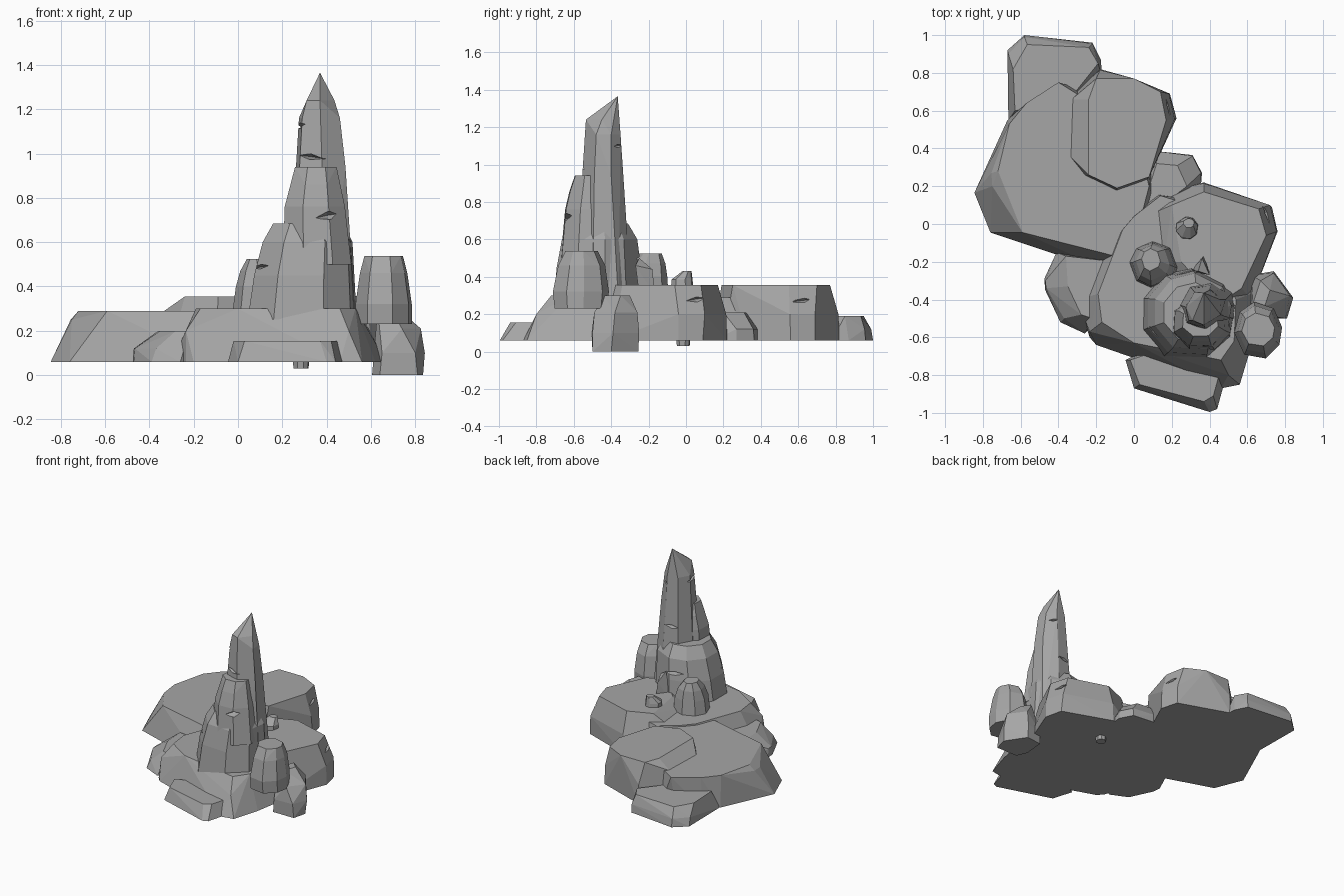
import bpy, bmesh, math, random
from mathutils import Vector, Matrix

random.seed(4)
stone = bpy.data.materials.new("grey_stone")
stone.diffuse_color = (0.38, 0.38, 0.38, 1)


def hull(name, pts):
    """Faceted convex stone around a set of points."""
    bm = bmesh.new()
    for p in pts:
        bm.verts.new(p)
    res = bmesh.ops.convex_hull(bm, input=bm.verts[:])
    junk = {v for v in res["geom_interior"] + res["geom_unused"] if isinstance(v, bmesh.types.BMVert)}
    bmesh.ops.delete(bm, geom=list(junk), context="VERTS")
    bmesh.ops.dissolve_limit(bm, angle_limit=math.radians(4), verts=bm.verts[:], edges=bm.edges[:])
    bmesh.ops.recalc_face_normals(bm, faces=bm.faces[:])
    me = bpy.data.meshes.new(name)
    bm.to_mesh(me)
    bm.free()
    me.materials.append(stone)
    ob = bpy.data.objects.new(name, me)
    bpy.context.collection.objects.link(ob)
    return ob


def slab(name, *rings):
    """Stone from (height, outline) rings."""
    return hull(name, [(x, y, z) for z, ring in rings for x, y in ring])


def pillar(name, n, turn, *rings):
    """Column stone from (z, x min, x max, y min, y max) rings with slight wobble."""
    wob = [random.uniform(-0.15, 0.15) for _ in range(n)]
    pts = []
    for z, x0, x1, y0, y1 in rings:
        for i in range(n):
            a = turn + math.tau * i / n + wob[i]
            pts.append(((x0 + x1) / 2 + (x1 - x0) / 2 * math.cos(a),
                        (y0 + y1) / 2 + (y1 - y0) / 2 * math.sin(a), z))
    return hull(name, pts)


def crack(ob, p, direction, w, h, d, tilt=0.0):
    """Cut a thin wedge into the stone at p, facing the given angle."""
    m = (Matrix.Translation(p) @ Matrix.Rotation(math.radians(direction), 4, "Z")
         @ Matrix.Rotation(math.radians(tilt), 4, "X"))
    pts = [m @ Vector(v) for v in ((d, 0, 0), (-d, 0, 0), (0, w, 0), (0, -w, 0), (0, 0, h), (0, 0, -h))]
    cutter = hull("crack_cutter", pts)
    cutter.hide_render = True
    mod = ob.modifiers.new("crack", "BOOLEAN")
    mod.operation, mod.object, mod.solver = "DIFFERENCE", cutter, "EXACT"
    bpy.context.view_layer.objects.active = ob
    bpy.ops.object.modifier_apply(modifier=mod.name)
    bpy.data.objects.remove(cutter)


# Rear pair of broad slabs
slab("rear_low_slab",
     (0.06, [(-.845, .165), (-.76, -.045), (-.115, -.26), (.0, -.2), (.11, .1), (.1, .4),
             (-.3, .72), (-.42, .72), (-.58, .63), (-.67, .55)]),
     (0.25, [(-.755, .27), (-.75, .2)]),
     (0.29, [(-.72, .28), (-.59, -.045), (-.12, -.165), (.02, -.03), (.08, .2), (.0, .5),
             (-.33, .71), (-.40, .75), (-.57, .64), (-.66, .53)]))
rear_high = slab("rear_high_slab",
     (0.06, [(-.18, .82), (.19, .69), (.225, .56), (.12, .33), (.05, .2), (-.1, .14),
             (-.32, .25), (-.4, .4), (-.36, .66)]),
     (0.2, [(-.18, .815), (.185, .69), (.215, .555)]),
     (0.285, [(-.34, .36), (-.33, .66)]),
     (0.355, [(-.2, .77), (.0, .77), (.14, .70), (.17, .55), (.08, .25), (-.09, .19),
              (-.24, .26), (-.24, .66)]))
crack(rear_high, (.195, .63, .275), -10, .07, .018, .05, 8)

# Front pair of broad slabs
slab("front_low_slab",
     (0.06, [(-.3, -.4), (-.235, -.6), (-.2, -.64), (.46, -.87), (.56, -.85), (.62, -.65),
             (.67, -.35), (.4, .12), (.12, .16), (.0, .07), (-.1, -.05)]),
     (0.2, [(-.235, -.57), (.5, -.8)]),
     (0.3, [(-.19, -.37), (-.17, -.52), (.0, -.63), (.46, -.72), (.53, -.62), (.54, -.4),
            (.3, .1), (.14, .15), (-.0, .04), (-.06, -.03)]))
front_high = slab("front_high_slab",
     (0.06, [(.14, .17), (.37, .22), (.73, .09), (.76, -.04), (.67, -.25), (.62, -.4),
             (.4, -.45), (.14, -.3)]),
     (0.2, [(.72, .1), (.755, -.04), (.37, .215)]),
     (0.3, [(.13, .07), (.16, -.2)]),
     (0.357, [(.2, .1), (.37, .17), (.66, .08), (.7, -.06), (.57, -.34), (.45, -.42), (.25, -.2)]))
crack(front_high, (.71, .06, .28), 15, .07, .018, .05, 8)

# Small flat stones around the rim
slab("back_rim_stone",
     (0.06, [(-.67, .92), (-.58, 1.0), (-.22, .96), (-.175, .87), (-.17, .78), (-.4, .6), (-.665, .55)]),
     (0.12, [(-.665, .9), (-.58, .99), (-.22, .955)]),
     (0.19, [(-.64, .82), (-.565, .95), (-.24, .935), (-.19, .85), (-.35, .65), (-.63, .6)]))
slab("left_rim_stone",
     (0.06, [(-.41, -.15), (-.475, -.29), (-.47, -.35), (-.39, -.52), (-.26, -.58), (-.18, -.5), (-.1, -.2)]),
     (0.12, [(-.47, -.3), (-.465, -.34), (-.37, -.5)]),
     (0.2, [(-.36, -.17), (-.35, -.33), (-.28, -.48), (-.22, -.5), (-.1, -.2)]))
slab("front_rim_stone",
     (0.06, [(-.045, -.72), (.0, -.87), (.4, -.995), (.44, -.98), (.47, -.87), (.45, -.78), (.1, -.65)]),
     (0.155, [(-.02, -.72), (.03, -.85), (.37, -.94), (.42, -.91), (.45, -.8), (.1, -.68)]))
slab("gap_rim_stone",
     (0.06, [(.08, .39), (.31, .365), (.36, .27), (.35, .15), (.05, .05), (.0, .25)]),
     (0.12, [(.12, .385), (.31, .36), (.355, .27)]),
     (0.21, [(.12, .32), (.23, .31), (.28, .2), (.15, .1), (.05, .1)]))

# Standing stones on the right
pillar("right_tall_stone", 8, .2,
       (.23, .53, .785, -.71, -.42), (.32, .53, .785, -.72, -.41),
       (.46, .55, .765, -.69, -.43), (.537, .57, .745, -.65, -.47))
slab("right_low_stone",
     (0.0, [(.605, -.42), (.64, -.5), (.81, -.5), (.835, -.4), (.74, -.255), (.62, -.27)]),
     (0.1, [(.61, -.42), (.65, -.505), (.8, -.5), (.843, -.39), (.74, -.25), (.62, -.27)]),
     (0.21, [(.74, -.49), (.825, -.38), (.74, -.26)]),
     (0.3, [(.63, -.42), (.69, -.44), (.72, -.35), (.67, -.3)]))

# Stepped tower: base, shoulder and spire
base = pillar("tower_base", 9, .1,
              (.25, .03, .54, -.73, -.23), (.45, .06, .53, -.71, -.24),
              (.6, .10, .52, -.68, -.26), (.685, .15, .48, -.63, -.31))
crack(base, (.09, -.58, .49), 215, .08, .014, .06, 5)
crack(base, (.27, -.25, .5), 90, .1, .015, .06, 4)
shoulder = pillar("tower_shoulder", 8, .35,
                  (.5, .19, .52, -.68, -.38), (.76, .2, .49, -.655, -.39),
                  (.86, .225, .47, -.63, -.4), (.94, .25, .45, -.60, -.43))
crack(shoulder, (.41, -.64, .72), 285, .07, .02, .05, 10)
spire = slab("tower_spire",
     (0.25, [(.22, -.42), (.24, -.56), (.40, -.6), (.53, -.50), (.525, -.36), (.42, -.29), (.28, -.31)]),
     (0.94, [(.262, -.43), (.275, -.52), (.39, -.545), (.485, -.49), (.485, -.40), (.40, -.335), (.31, -.35)]),
     (1.16, [(.275, -.44), (.29, -.51), (.38, -.537), (.46, -.48), (.455, -.40), (.40, -.35), (.32, -.36)]),
     (1.24, [(.31, -.51), (.37, -.535), (.435, -.45)]),
     (1.365, [(.37, -.365)]))
crack(spire, (.33, -.535, .985), 262, .07, .014, .05, -8)
crack(spire, (.285, -.47, 1.125), 190, .06, .016, .05, 8)
crack(spire, (.43, -.35, 1.1), 55, .06, .014, .04, 5)
crack(spire, (.35, -.33, .8), 100, .06, .014, .04, -5)

# Small stones behind the tower
pillar("left_back_boulder", 8, .0,
       (.25, -.03, .24, -.34, -.09), (.4, -.01, .22, -.33, -.1),
       (.47, .01, .19, -.3, -.11), (.525, .04, .14, -.25, -.13))
pillar("back_pebble", 8, .2,
       (.03, .25, .32, -.05, .02), (.3, .22, .345, -.085, .045),
       (.385, .22, .34, -.08, .035), (.43, .26, .32, -.02, .03))
hull("back_shard", [(.3, -.25, .3), (.4, -.25, .3), (.37, -.165, .3), (.36, -.18, .44), (.34, -.25, .5), (.4, -.27, .46)])
